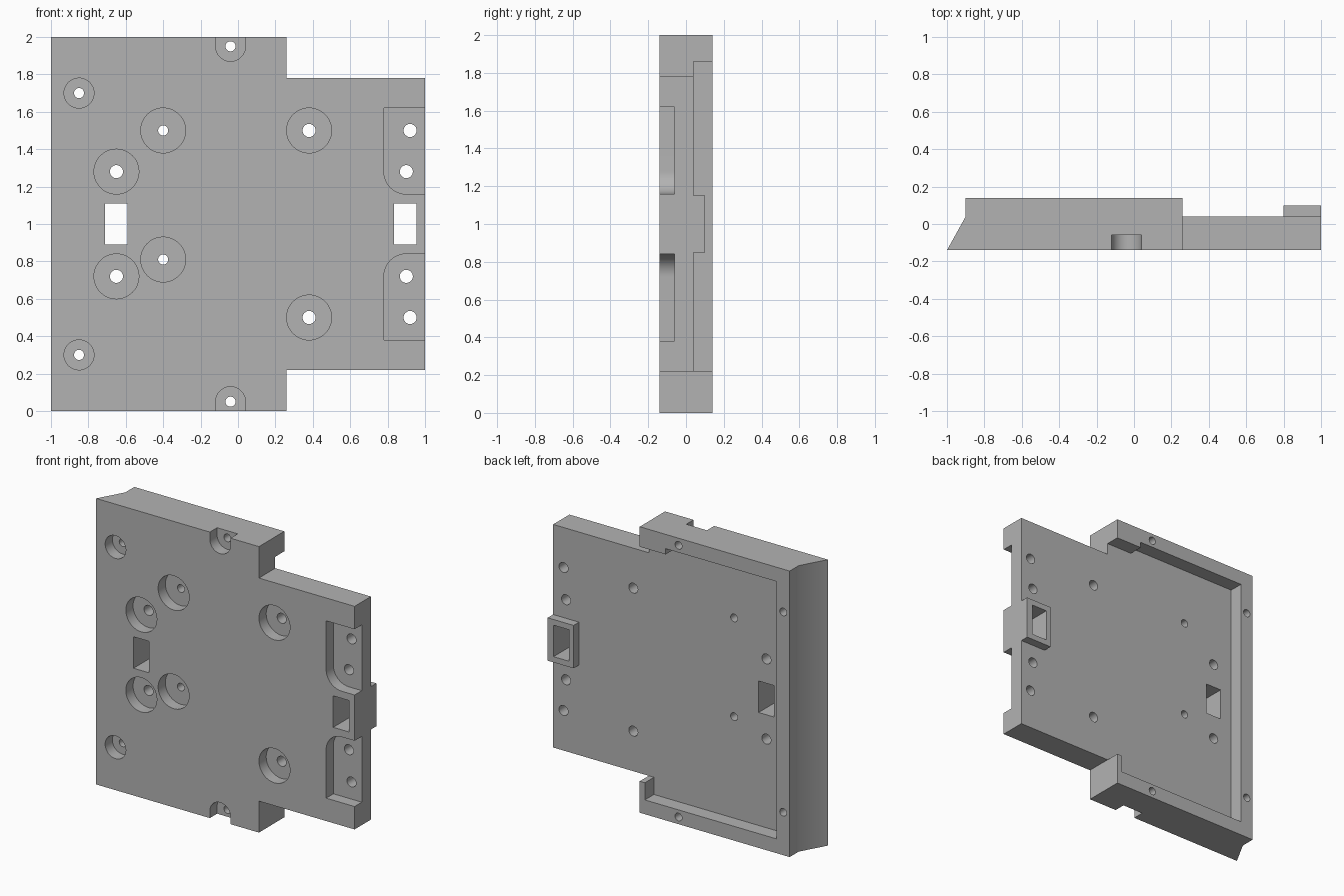
import bpy, bmesh
from math import sin, cos, pi

if "Cube" in bpy.data.objects:
    bpy.data.objects.remove(bpy.data.objects["Cube"])

FRONT, FLOOR, BACK = -0.14, 0.04, 0.14   # depth levels along y
POCKET = -0.06                           # floor of the front recesses

grey = bpy.data.materials.new("plain grey")
grey.use_nodes = True
colour = (0.45, 0.45, 0.45, 1)
grey.diffuse_color = colour
grey.node_tree.nodes["Principled BSDF"].inputs["Base Color"].default_value = colour


def prism(name, points, lo, hi, axis="y"):
    """Extrude a flat outline: (x, z) along y, or (x, y) along z."""
    place = (lambda p, t: (p[0], t, p[1])) if axis == "y" else (lambda p, t: (p[0], p[1], t))
    bm = bmesh.new()
    a = [bm.verts.new(place(p, lo)) for p in points]
    b = [bm.verts.new(place(p, hi)) for p in points]
    bm.faces.new(a)
    bm.faces.new(b[::-1])
    n = len(points)
    for i in range(n):
        j = (i + 1) % n
        bm.faces.new((a[i], b[i], b[j], a[j]))
    bmesh.ops.recalc_face_normals(bm, faces=bm.faces)
    mesh = bpy.data.meshes.new(name)
    bm.to_mesh(mesh)
    bm.free()
    mesh.materials.append(grey)
    ob = bpy.data.objects.new(name, mesh)
    bpy.context.collection.objects.link(ob)
    return ob


def arc(x, z, r, start=0, sweep=2 * pi, n=40):
    steps = n if sweep >= 2 * pi else n + 1
    return [(x + r * cos(start + sweep * i / n), z + r * sin(start + sweep * i / n))
            for i in range(steps)]


def rect(x0, x1, z0, z1):
    return [(x0, z0), (x1, z0), (x1, z1), (x0, z1)]


def cut(points, lo, hi):
    """Cut a prism out of the plate and discard the cutter."""
    cutter = prism("cutter", points, lo, hi)
    cutter.hide_render = True
    mod = plate.modifiers.new("cut", "BOOLEAN")
    mod.operation, mod.solver, mod.object = "DIFFERENCE", "EXACT", cutter
    bpy.ops.object.modifier_apply(modifier=mod.name)
    bpy.data.objects.remove(cutter)


def hole(x, z, r):
    cut(arc(x, z, r, n=24), -0.3, 0.3)


# Solid block with the slanted side
plate = prism("mounting_plate", [(-1, FRONT), (1, FRONT), (1, BACK), (-0.9, BACK), (-0.9, FLOOR)],
              0, 2, "z")
bpy.context.view_layer.objects.active = plate
plate.select_set(True)

# Corners beside the narrower tongue
cut(rect(0.26, 1.2, 1.78, 2.2), -0.3, 0.3)
cut(rect(0.26, 1.2, -0.2, 0.22), -0.3, 0.3)

# Back recess, leaving the rim, the end tab and the window collar
cut([(-0.8, 0.1), (0.22, 0.1), (0.22, 0.22), (0.27, 0.22), (0.27, 0.15), (1.2, 0.15),
     (1.2, 0.85), (0.8, 0.85), (0.8, 1.15), (1.2, 1.15),
     (1.2, 1.86), (0.06, 1.86), (0.06, 1.9), (-0.8, 1.9)], FLOOR, 0.3)
cut(rect(0.7, 1.2, 0.8, 1.2), 0.1, 0.3)

# Rectangular windows
for x in (-0.65, 0.895):
    cut(rect(x - 0.06, x + 0.06, 0.89, 1.11), -0.3, 0.3)

# Large counterbores
for x, z, r in [(-0.4, 1.5, 0.027), (-0.4, 0.81, 0.027), (0.38, 1.5, 0.035),
                (0.38, 0.5, 0.035), (-0.65, 1.28, 0.035), (-0.65, 0.72, 0.035)]:
    cut(arc(x, z, 0.12, n=48), -0.3, POCKET)
    hole(x, z, r)

# Features mirrored between the upper and lower halves
for s in (1, -1):
    # small counterbore in the slanted-side rim
    cut(arc(-0.85, 1 + s * 0.7, 0.08), -0.3, POCKET)
    hole(-0.85, 1 + s * 0.7, 0.027)
    # notch open to the outer edge
    notch = arc(-0.04, -0.95, 0.08, 0, pi, 24) + [(-0.12, -1.2), (0.04, -1.2)]
    cut([(x, 1 - s * d) for x, d in notch], -0.3, POCKET)
    hole(-0.04, 1 + s * 0.95, 0.027)
    # side pocket with one rounded corner and two holes
    pocket = arc(0.9, 0.28, 0.12, pi, pi / 2, 16) + [(1.2, 0.16), (1.2, 0.62), (0.78, 0.62)]
    cut([(x, 1 + s * d) for x, d in pocket], -0.3, POCKET)
    hole(0.92, 1 + s * 0.5, 0.035)
    hole(0.9, 1 + s * 0.28, 0.035)

bpy.ops.object.shade_smooth_by_angle(angle=pi / 6)
